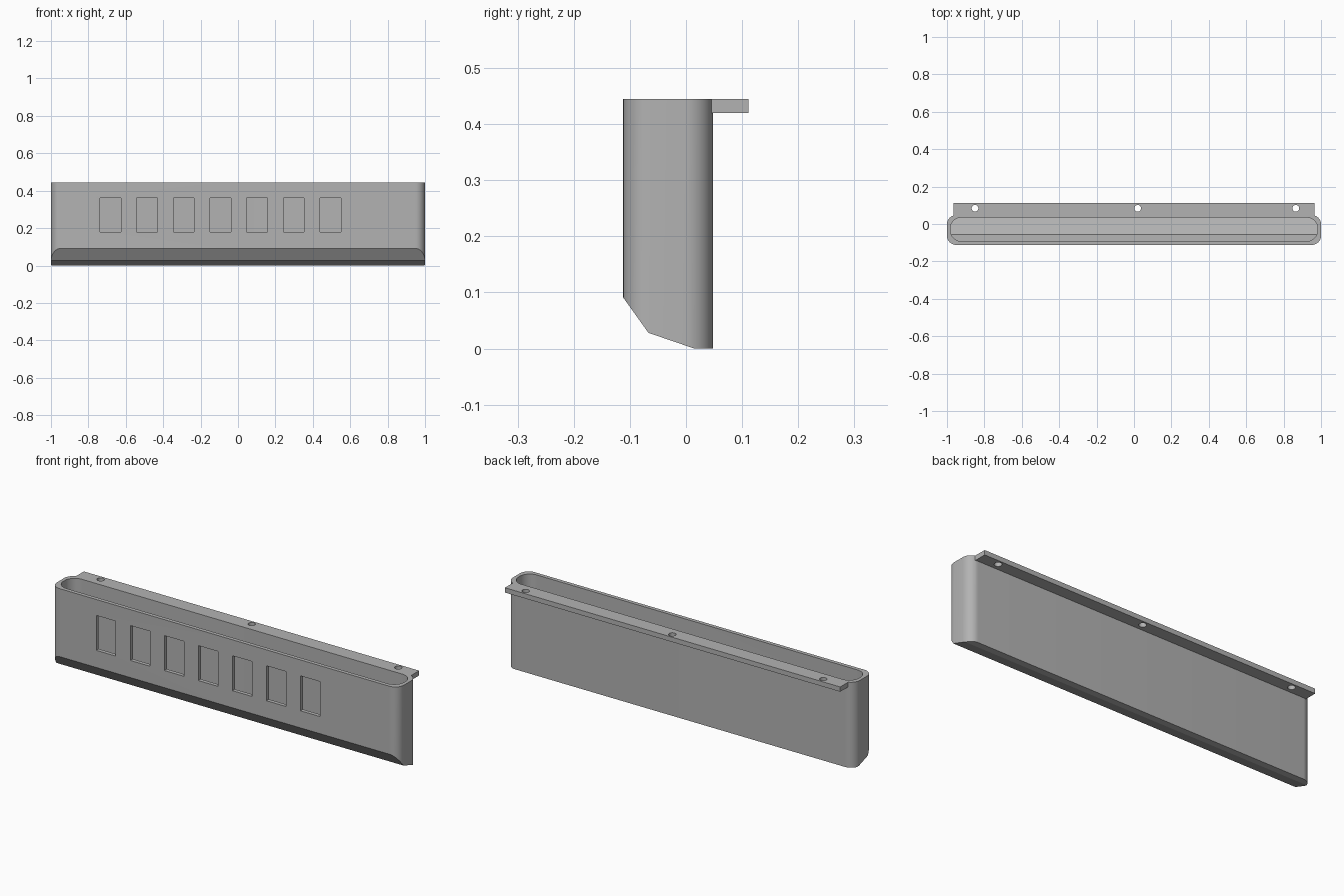
import bpy, bmesh, math
from mathutils import Vector

cube = bpy.data.objects.get("Cube")
if cube:
    bpy.data.objects.remove(cube, do_unlink=True)

grey = bpy.data.materials.new("plain grey")
grey.use_nodes = True
colour = (0.45, 0.45, 0.45, 1)
grey.diffuse_color = colour
grey.node_tree.nodes["Principled BSDF"].inputs["Base Color"].default_value = colour


def rounded_outline(x0, x1, y0, y1, r, steps=10):
    """Corner points of a rounded rectangle, counter-clockwise."""
    if r == 0:
        return [(x0, y0), (x1, y0), (x1, y1), (x0, y1)]
    centres = [(x1 - r, y1 - r), (x0 + r, y1 - r), (x0 + r, y0 + r), (x1 - r, y0 + r)]
    points = []
    for quarter, (cx, cy) in enumerate(centres):
        for i in range(steps + 1):
            a = (quarter + i / steps) * math.pi / 2
            points.append((cx + r * math.cos(a), cy + r * math.sin(a)))
    return points


def prism(name, outline, z0, z1, slopes=()):
    """Upright prism; each slope (y, z) -> (y, z) trims everything beneath it."""
    bm = bmesh.new()
    base = bm.faces.new([bm.verts.new((x, y, z0)) for x, y in outline])
    top = bmesh.ops.extrude_face_region(bm, geom=[base])["geom"]
    verts = [v for v in top if isinstance(v, bmesh.types.BMVert)]
    bmesh.ops.translate(bm, verts=verts, vec=(0, 0, z1 - z0))
    for (ya, za), (yb, zb) in slopes:
        down = Vector((0, zb - za, ya - yb))
        cut = bmesh.ops.bisect_plane(bm, geom=bm.verts[:] + bm.edges[:] + bm.faces[:],
                                     plane_co=(0, ya, za), plane_no=down,
                                     dist=1e-5, clear_outer=True)
        rim = [e for e in cut["geom_cut"] if isinstance(e, bmesh.types.BMEdge)]
        bmesh.ops.holes_fill(bm, edges=rim, sides=0)
    bmesh.ops.recalc_face_normals(bm, faces=bm.faces[:])
    mesh = bpy.data.meshes.new(name)
    bm.to_mesh(mesh)
    bm.free()
    mesh.materials.append(grey)
    obj = bpy.data.objects.new(name, mesh)
    bpy.context.collection.objects.link(obj)
    return obj


def combine(target, tool, operation):
    """Apply a boolean and discard the tool."""
    tool.hide_render = True
    mod = target.modifiers.new(tool.name, "BOOLEAN")
    mod.operation, mod.solver, mod.object = operation, "EXACT", tool
    bpy.context.view_layer.objects.active = target
    bpy.ops.object.modifier_apply(modifier=mod.name)
    bpy.data.objects.remove(tool, do_unlink=True)


TOP = 0.445

# Trough body with a two-step sloping underside
front, fold, heel = (-0.112, 0.091), (-0.067, 0.028), (0.015, 0)
body = prism("trough_body", rounded_outline(-1, 1, -0.112, 0.048, 0.05), 0, TOP,
             [(front, fold), (fold, heel)])

# Mounting flange along the rear rim
flange = prism("flange", rounded_outline(-0.966, 0.966, 0.01, 0.111, 0), 0.42, TOP)
combine(body, flange, "UNION")

# Hollow inside, following the outer slopes
in_front, in_fold, in_heel = (-0.092, 0.1), (-0.056, 0.046), (0.034, 0.017)
cavity = prism("cavity", rounded_outline(-0.982, 0.982, -0.092, 0.034, 0.058), 0.01, TOP + 0.1,
               [(in_front, in_fold), (in_fold, in_heel)])
combine(body, cavity, "DIFFERENCE")

# Seven windows through the front wall
for i in range(7):
    x = -0.682 + 0.196 * i
    window = prism("window", rounded_outline(x - 0.056, x + 0.056, -0.15, -0.05, 0), 0.18, 0.362)
    combine(body, window, "DIFFERENCE")

# Screw holes in the flange
for x in (-0.85, 0.02, 0.865):
    r = 0.018
    hole = prism("screw_hole", rounded_outline(x - r, x + r, 0.084 - r, 0.084 + r, r * 0.999, 6), 0.3, 0.5)
    combine(body, hole, "DIFFERENCE")

# Smooth the rounded corners, keep the folds crisp
bpy.ops.object.select_all(action="DESELECT")
body.select_set(True)
bpy.context.view_layer.objects.active = body
bpy.ops.object.shade_smooth_by_angle(angle=math.radians(16))
